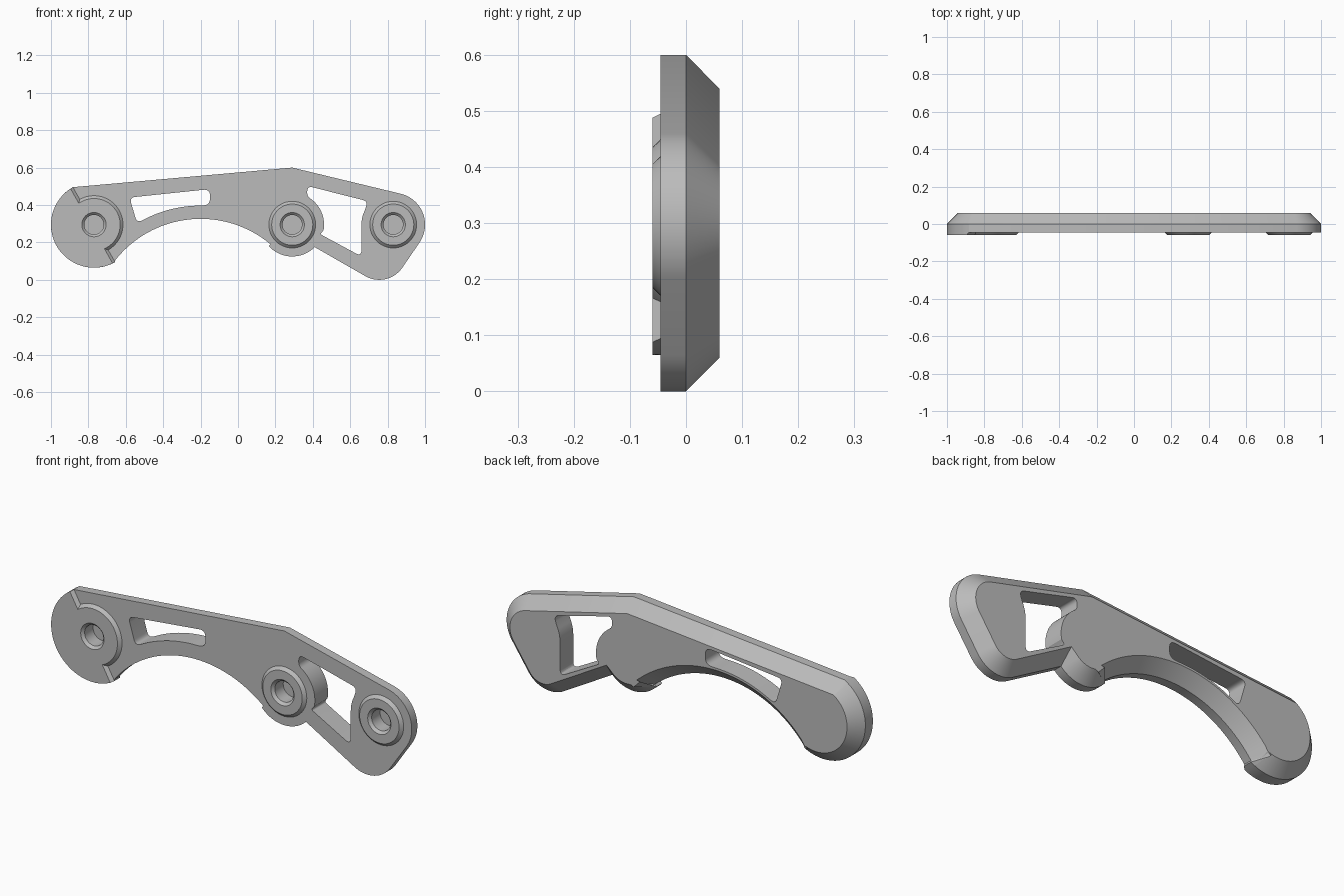
import bpy, bmesh
from math import cos, sin, radians
from mathutils import Vector

old = bpy.data.objects.get("Cube")
if old:
    bpy.data.objects.remove(old, do_unlink=True)

grey = bpy.data.materials.new("plain grey")
grey.use_nodes = True
colour = (0.5, 0.5, 0.5, 1)
grey.diffuse_color = colour
grey.node_tree.nodes["Principled BSDF"].inputs["Base Color"].default_value = colour

FRONT, RAISED, BACK = -0.045, -0.06, 0.06
CHAMFER = 0.015
LEFT_HUB, MID_HUB, RIGHT_HUB = Vector((-0.77, 0.295)), Vector((0.29, 0.295)), Vector((0.83, 0.295))
FOOT, ARCH = Vector((0.755, 0.15)), Vector((-0.2, -0.255))


def arc(centre, r, a0, a1, n):
    """Points along an arc in the x-z plane, angles in degrees."""
    angles = [radians(a0 + (a1 - a0) * i / n) for i in range(n + 1)]
    return [centre + r * Vector((cos(a), sin(a))) for a in angles]


def circle(centre, r, n=48):
    return arc(centre, r, 0, 360, n)[:-1]


def rounded(before, corner, after, t):
    """Blend a corner, starting t away from it on both sides."""
    a = corner + (before - corner).normalized() * t
    b = corner + (after - corner).normalized() * t
    return [a * (1 - s) ** 2 + corner * 2 * s * (1 - s) + b * s * s
            for s in (i / 8 for i in range(9))]


def outline(items):
    """Join arcs (point lists) and rounded corners (x, z, t)."""
    pts = []
    for i, it in enumerate(items):
        if isinstance(it, list):
            pts += it
            continue
        prev, nxt = items[i - 1], items[(i + 1) % len(items)]
        before = prev[-1] if isinstance(prev, list) else Vector(prev[:2])
        after = nxt[0] if isinstance(nxt, list) else Vector(nxt[:2])
        pts += rounded(before, Vector(it[:2]), after, it[2])
    return pts


def inset(pts, d):
    """Mitred inward offset of a clockwise outline."""
    out = []
    for i, p in enumerate(pts):
        e0 = (p - pts[i - 1]).normalized()
        e1 = (pts[(i + 1) % len(pts)] - p).normalized()
        n0, n1 = Vector((e0.y, -e0.x)), Vector((e1.y, -e1.x))
        out.append(p + (n0 + n1) * d / (1 + n0.dot(n1)))
    return out


def loft(name, rings):
    """Closed solid through (outline, y) rings of equal point count."""
    bm = bmesh.new()
    loops = [[bm.verts.new((p.x, y, p.y)) for p in pts] for pts, y in rings]
    bm.faces.new(loops[0])
    bm.faces.new(loops[-1])
    for a, b in zip(loops, loops[1:]):
        for i in range(len(a)):
            bm.faces.new((a[i - 1], a[i], b[i], b[i - 1]))
    bmesh.ops.recalc_face_normals(bm, faces=bm.faces)
    mesh = bpy.data.meshes.new(name)
    bm.to_mesh(mesh)
    bm.free()
    mesh.materials.append(grey)
    ob = bpy.data.objects.new(name, mesh)
    bpy.context.collection.objects.link(ob)
    return ob


def activate(ob):
    bpy.ops.object.select_all(action='DESELECT')
    ob.select_set(True)
    bpy.context.view_layer.objects.active = ob


def cut(ob, cutter):
    cutter.hide_render = True
    mod = ob.modifiers.new("cut", 'BOOLEAN')
    mod.operation, mod.solver, mod.object = 'DIFFERENCE', 'EXACT', cutter
    activate(ob)
    bpy.ops.object.modifier_apply(modifier=mod.name)


# Plate: clockwise outline, chamfered towards the back
plate_outline = (
    [Vector((MID_HUB.x, 0.6))]
    + arc(RIGHT_HUB, 0.17, 77, -34, 24)
    + arc(FOOT, 0.15, -34, -118, 20)
    + arc(MID_HUB, 0.17, -45, -138, 20)
    + arc(ARCH, 0.581, 50, 142, 36)
    + arc(LEFT_HUB, 0.23, -60.6, -240.6, 32)
)
plate = loft("plate", [(plate_outline, FRONT), (plate_outline, 0),
                       (inset(plate_outline, BACK), BACK)])

# Windows through the plate
slot = outline([(-0.58, 0.44, 0.03), (-0.15, 0.485, 0.035), (-0.15, 0.4, 0.035),
                arc(ARCH, 0.652, 90, 117, 14), (-0.54, 0.304, 0.03)])
web = outline([(0.37, 0.502, 0.03), (0.695, 0.42, 0.03),
               arc(RIGHT_HUB, 0.17, 155, 180, 8), (0.66, 0.125, 0.035),
               (0.44, 0.244, 0.012), arc(MID_HUB, 0.17, -10, 52, 16),
               (0.37, 0.447, 0.018)])
helpers = []
for shape in (slot, web):
    helpers.append(loft("window_cutter", [(shape, -0.2), (shape, 0.2)]))
    cut(plate, helpers[-1])

# Raised half disc with a stepped, chamfered edge around the end hub
A = 119.4
raised_base = arc(LEFT_HUB, 0.23, A, A + 180, 32) + arc(LEFT_HUB, 0.155, A - 180, A, 32)
raised_top = (arc(LEFT_HUB, 0.23, A + 3.7, A + 176.3, 32)
              + arc(LEFT_HUB, 0.14, A - 186, A + 6, 32))
end_pad = loft("end_pad", [(raised_base, FRONT), (raised_top, RAISED)])

# Chamfered round bosses
mid_boss, right_boss = [
    loft(name, [(circle(c, 0.125), FRONT), (circle(c, 0.125 - CHAMFER), RAISED)])
    for name, c in (("middle_boss", MID_HUB), ("right_boss", RIGHT_HUB))]

# Blind countersunk holes in every hub
for ob, c in ((end_pad, LEFT_HUB), (mid_boss, MID_HUB), (right_boss, RIGHT_HUB)):
    drill = loft("hole_cutter", [(circle(c, 0.08), -0.075), (circle(c, 0.052), -0.047),
                                 (circle(c, 0.052), 0.02)])
    helpers.append(drill)
    cut(ob, drill)
    cut(plate, drill)

for h in helpers:
    bpy.data.objects.remove(h, do_unlink=True)
for ob in (plate, end_pad, mid_boss, right_boss):
    activate(ob)
    bpy.ops.object.shade_smooth_by_angle(angle=radians(20))
